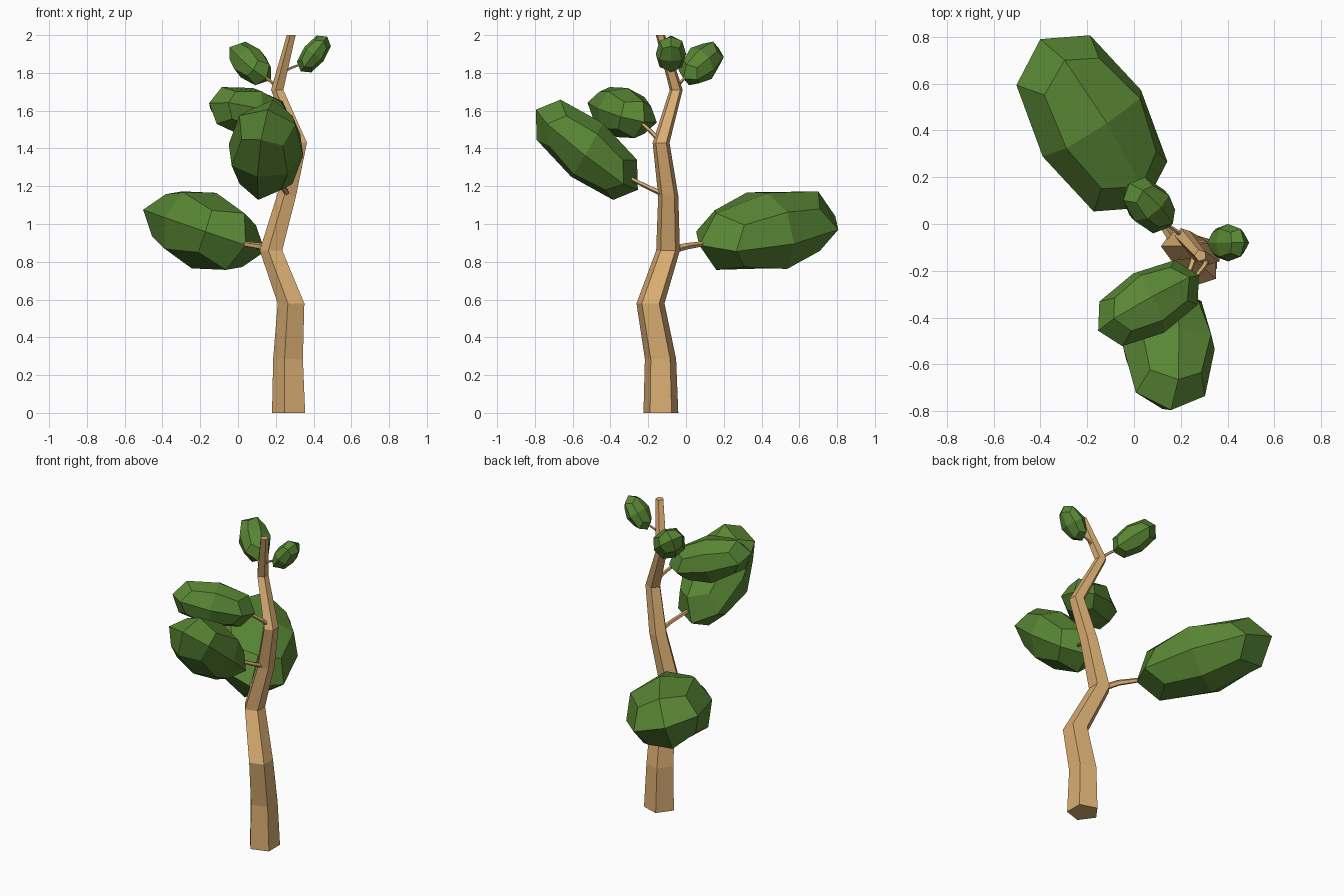
import bpy, bmesh, math
from mathutils import Vector

if "Cube" in bpy.data.objects:
    bpy.data.objects.remove(bpy.data.objects["Cube"])


def material(name, color):
    m = bpy.data.materials.new(name)
    m.diffuse_color = (*color, 1)
    m.use_nodes = True
    m.node_tree.nodes["Principled BSDF"].inputs["Base Color"].default_value = m.diffuse_color
    return m


BARK = material("bark", (0.70, 0.42, 0.17))
LEAF = material("leaf", (0.10, 0.24, 0.035))


def finish(bm, name, mat):
    bmesh.ops.recalc_face_normals(bm, faces=bm.faces)
    me = bpy.data.meshes.new(name)
    bm.to_mesh(me)
    bm.free()
    me.materials.append(mat)
    ob = bpy.data.objects.new(name, me)
    bpy.context.collection.objects.link(ob)
    return ob


def tube(name, path, sides=5, level=False):
    """Capped, tapering tube; path is a list of (x, y, z, radius)."""
    bm = bmesh.new()
    pts = [Vector(p[:3]) for p in path]
    direction = Vector((0, 0, 1)) if level else (pts[-1] - pts[0]).normalized()
    rot = Vector((0, 0, 1)).rotation_difference(direction)
    rings = []
    for p, row in zip(pts, path):
        ring = []
        for i in range(sides):
            a = math.pi + 2 * math.pi * i / sides
            ring.append(bm.verts.new(p + rot @ Vector((math.cos(a), math.sin(a), 0)) * row[3]))
        rings.append(ring)
    for lo, hi in zip(rings, rings[1:]):
        for i in range(sides):
            j = (i + 1) % sides
            bm.faces.new((lo[i], lo[j], hi[j], hi[i]))
    bm.faces.new(rings[0][::-1])
    bm.faces.new(rings[-1])
    return finish(bm, name, BARK)


def leaf_clump(name, center, a, b, c):
    """Once-subdivided rounded cube stretched along three half-axes."""
    bm = bmesh.new()
    bmesh.ops.create_cube(bm, size=2)
    bmesh.ops.subdivide_edges(bm, edges=bm.edges[:], cuts=1, use_grid_fill=True)
    a, b, c, center = Vector(a), Vector(b), Vector(c), Vector(center)
    for v in bm.verts:
        n = sum(abs(k) > 0.5 for k in v.co)
        k = v.co * {1: 1.0, 2: 0.75, 3: 0.5556}[n]
        v.co = center + a * k.x + b * k.y + c * k.z
    return finish(bm, name, LEAF)


# Crooked five-sided trunk
tube("trunk", [
    (0.277, -0.133, 0.00, 0.097),
    (0.273, -0.135, 0.285, 0.087),
    (0.288, -0.188, 0.58, 0.078),
    (0.181, -0.095, 0.86, 0.066),
    (0.262, -0.094, 1.15, 0.056),
    (0.327, -0.132, 1.43, 0.047),
    (0.211, -0.052, 1.71, 0.036),
    (0.284, -0.135, 1.99, 0.026),
    ][:-1] + [(0.284, -0.135, 2.0, 0.026)], level=True)

# Leaf clumps: centre, long half-axis, two cross half-axes
clumps = [
    ("lower_back", (-0.18, 0.43, 0.965), (-0.22, 0.36, 0.077), (0.21, 0.142, -0.07), (0.065, 0, 0.20)),
    ("middle_front", (0.148, -0.525, 1.393), (0.01, -0.27, 0.212), (0.197, -0.01, -0.03), (0.045, 0.084, 0.142)),
    ("upper_front", (0.062, -0.338, 1.59), (-0.215, -0.118, 0.05), (-0.065, 0.127, -0.02), (0.018, 0.03, 0.13)),
    ("top_left", (0.065, 0.08, 1.85), (-0.085, 0.094, 0.08), (0.063, 0.066, -0.035), (0.05, -0.009, 0.074)),
    ("top_right", (0.402, -0.08, 1.90), (0.07, 0, 0.092), (0, 0.08, 0), (-0.05, 0, 0.038)),
]
for name, *shape in clumps:
    leaf_clump(name + "_leaves", *shape)

# Twigs joining the clumps to the trunk
twigs = [
    ("lower_back", [(0.18, -0.09, 0.86, 0.022), (0.12, 0.0, 0.882, 0.018), (0.03, 0.09, 0.895, 0.014)]),
    ("middle_front", [(0.27, -0.10, 1.15, 0.016), (0.24, -0.19, 1.19, 0.013), (0.18, -0.30, 1.245, 0.011)]),
    ("upper_front", [(0.32, -0.13, 1.43, 0.014), (0.30, -0.18, 1.485, 0.012), (0.26, -0.23, 1.53, 0.010)]),
    ("top_left", [(0.21, -0.05, 1.72, 0.010), (0.18, -0.03, 1.75, 0.009), (0.14, 0.0, 1.78, 0.007)]),
    ("top_right", [(0.235, -0.08, 1.80, 0.008), (0.28, -0.08, 1.825, 0.007), (0.34, -0.08, 1.848, 0.006)]),
]
for name, path in twigs:
    tube(name + "_twig", path)
